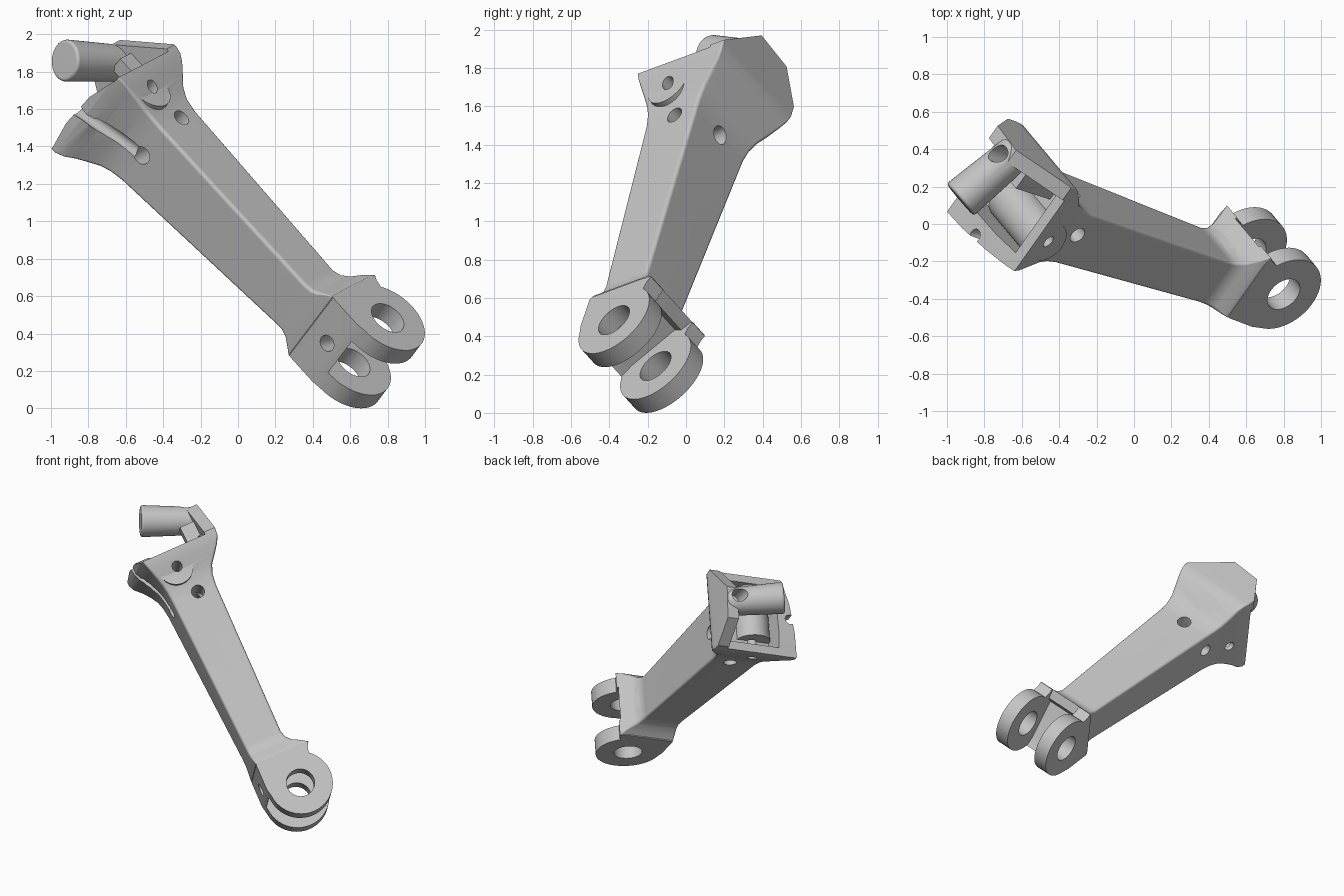
import bpy, bmesh, math
from mathutils import Vector, Matrix

if "Cube" in bpy.data.objects:
    bpy.data.objects.remove(bpy.data.objects["Cube"], do_unlink=True)

# Tilted working frame: X runs along the arm, Y across it, Z along the fork pin
along = Vector((0.673, -0.215, -0.707)).normalized()
pin = Vector((0.49, -0.585, 0.645))
pin = (pin - along * pin.dot(along)).normalized()
across = pin.cross(along)
FRAME = Matrix((along, across, pin)).transposed().to_4x4()
FRAME.translation = (0, 0, 1)

grey = bpy.data.materials.new("cast_grey")
grey.use_nodes = True
grey.diffuse_color = (0.55, 0.55, 0.55, 1)
grey.node_tree.nodes["Principled BSDF"].inputs["Base Color"].default_value = grey.diffuse_color


def finish(name, bm):
    bmesh.ops.recalc_face_normals(bm, faces=bm.faces)
    mesh = bpy.data.meshes.new(name)
    bm.to_mesh(mesh)
    bm.free()
    mesh.materials.append(grey)
    obj = bpy.data.objects.new(name, mesh)
    bpy.context.collection.objects.link(obj)
    obj.matrix_world = FRAME
    return obj


def loft(name, rings):
    bm = bmesh.new()
    loops = [[bm.verts.new(c) for c in ring] for ring in rings]
    n = len(loops[0])
    for a, b in zip(loops, loops[1:]):
        for i in range(n):
            j = (i + 1) % n
            bm.faces.new((a[i], a[j], b[j], b[i]))
    bm.faces.new(loops[0])
    bm.faces.new(loops[-1])
    return finish(name, bm)


def prism(name, pts, axis, lo, hi):
    """Extrude a 2D outline (length, other) along axis 1 (across) or 2 (pin)."""
    def place(u, v, w):
        return (u, w, v) if axis == 1 else (u, v, w)
    return loft(name, [[place(u, v, w) for u, v in pts] for w in (lo, hi)])


def rod(name, a, b, r, r_end=None, bevel=0):
    a, b = Vector(a), Vector(b)
    d = b - a
    bm = bmesh.new()
    bmesh.ops.create_cone(bm, cap_ends=True, segments=40, radius1=r, radius2=r_end or r, depth=d.length)
    if bevel:
        rims = [e for e in bm.edges if abs(e.verts[0].co.z - e.verts[1].co.z) < 1e-5]
        bmesh.ops.bevel(bm, geom=rims, offset=bevel, segments=3, affect='EDGES', profile=0.5)
    turn = Vector((0, 0, 1)).rotation_difference(d).to_matrix().to_4x4()
    bm.transform(Matrix.Translation((a + b) / 2) @ turn)
    return finish(name, bm)


def box(name, l, q, p):
    return prism(name, [(l[0], q[0]), (l[1], q[0]), (l[1], q[1]), (l[0], q[1])], 2, *p)


def combine(base, other, operation):
    other.hide_render = True
    mod = base.modifiers.new("combine", 'BOOLEAN')
    mod.operation, mod.object, mod.solver = operation, other, 'EXACT'
    bpy.context.view_layer.objects.active = base
    bpy.ops.object.modifier_apply(modifier=mod.name)
    bpy.data.objects.remove(other, do_unlink=True)


def section(l, p0, p1, q0, q1, r=0.02, splay=0):
    """Rounded rectangle across the arm; splay pushes one lower corner outward."""
    ring = []
    corners = ((q1 - r, p1 - r), (q0 + r, p1 - r), (q0 + r - splay, p0 + r), (q1 - r, p0 + r))
    for k, (q, p) in enumerate(corners):
        for s in range(5):
            t = math.radians(90 * k + 22.5 * s)
            ring.append((l, q + r * math.cos(t), p + r * math.sin(t)))
    return ring


# Tapered arm with flared ends; the head is left long and trimmed below
arm = loft("arm", [section(*s) for s in (
    (-1.25, -0.285, 0.335, -0.335, 0.24, 0.01, 0.055),
    (-0.93, -0.28, 0.332, -0.335, 0.24, 0.01, 0.055),
    (-0.885, -0.27, 0.325, -0.322, 0.236, 0.01, 0.05),
    (-0.84, -0.257, 0.311, -0.307, 0.215, 0.015, 0.025),
    (-0.78, -0.24, 0.29, -0.287, 0.17, 0.02, 0.008),
    (-0.72, -0.218, 0.267, -0.268, 0.122),
    (-0.66, -0.203, 0.252, -0.256, 0.097),
    (-0.58, -0.192, 0.243, -0.25, 0.086),
    (0.57, -0.122, 0.205, -0.232, 0.05),
    (0.62, -0.122, 0.212, -0.232, 0.062),
    (0.66, -0.138, 0.233, -0.232, 0.09),
    (0.70, -0.168, 0.265, -0.232, 0.14, 0.01),
    (0.735, -0.2, 0.28, -0.23, 0.18, 0.004))])

# Head: trim the low rim and the tall chamfered side wall, then hollow it
combine(arm, prism("rim_trim", [(-0.92, 0.5), (-0.92, 0.31), (-0.975, 0.12), (-0.985, -0.1), (-0.96, -0.26),
                                (-0.96, -0.5), (-1.6, -0.5), (-1.6, 0.5)], 1, -0.7, 0.155), 'DIFFERENCE')
combine(arm, prism("wall_trim", [(-0.935, 0.5), (-0.935, 0.333), (-1.195, 0.085), (-1.174, -0.145),
                                 (-0.985, -0.284), (-0.985, -0.5), (-1.6, -0.5), (-1.6, 0.5)],
                   1, -0.7, 0.5), 'DIFFERENCE')
combine(arm, box("pocket", (-1.1, -0.81), (-0.25, 0.135), (-0.22, 0.27)), 'DIFFERENCE')

# Slanted drillings through the flared head walls
combine(arm, rod("wall_drill", (-0.89, 0.345, 0.005), (-0.68, 0.03, 0.005), 0.04), 'DIFFERENCE')
combine(arm, rod("rim_drill", (-1.08, -0.374, 0.0), (-0.56, -0.235, 0.022), 0.036), 'DIFFERENCE')

# Pin, its web and the barrel lying in the pocket
start, lean = Vector((-1.262, -0.165, 0.023)), Vector((0.40, 0.91, -0.03)).normalized()
combine(arm, rod("pin", start, start + lean * 0.405, 0.113, 0.098, 0.018), 'UNION')
combine(arm, box("pin_web", (-1.08, -0.79), (0.05, 0.17), (0.052, 0.14)), 'UNION')
combine(arm, rod("barrel", (-0.798, -0.13, -0.12), (-0.798, -0.13, 0.285), 0.125), 'UNION')

# Fork block with its round ends and shoulder flange
centre, R = (0.985, 0.0), 0.228
outline = [(0.727, 0.12), (0.727, -0.22), (0.74, -0.23), (0.93, -0.238)]
for i in range(33):
    t = math.radians(-88 + 228 * i / 32)
    outline.append((centre[0] + R * math.cos(t), centre[1] + R * math.sin(t)))
outline += [(0.765, 0.16), (0.738, 0.179)]
combine(arm, prism("fork", outline, 2, -0.2, 0.28), 'UNION')

# Fork slot: slanted floor, recessed behind the flange lip
combine(arm, prism("fork_slot", [(1.02, -0.3), (0.985, -0.245), (0.91, -0.18), (0.745, 0.065), (0.765, 0.11),
                                 (0.71, 0.2), (0.9, 0.5), (1.4, 0.4), (1.4, -0.3)],
                   2, -0.09, 0.17), 'DIFFERENCE')

# Straight drilled holes
for a, b, r in (
        ((0.985, 0, -0.5), (0.985, 0, 0.5), 0.1),
        ((-0.577, -0.5, 0.025), (-0.577, 0.5, 0.025), 0.05),
        ((-0.798, -0.119, -0.5), (-0.798, -0.119, 0.5), 0.036),
        ((-0.582, -0.054, -0.5), (-0.582, -0.054, 0.5), 0.046),
        ((0.84, -0.4, 0.045), (0.89, -0.1, 0.045), 0.045),
        ((0.50, 0.16, 0.05), (0.82, 0.04, 0.05), 0.047),
        ((-1.4, 0.16, 0.02), (-1.1, 0.16, 0.02), 0.05)):
    combine(arm, rod("drill", a, b, r), 'DIFFERENCE')

bpy.ops.object.select_all(action='DESELECT')
arm.select_set(True)
bpy.context.view_layer.objects.active = arm
bpy.ops.object.shade_smooth_by_angle(angle=math.radians(32))
flat = arm.modifiers.new("flat_faces", 'WEIGHTED_NORMAL')
flat.keep_sharp = True
